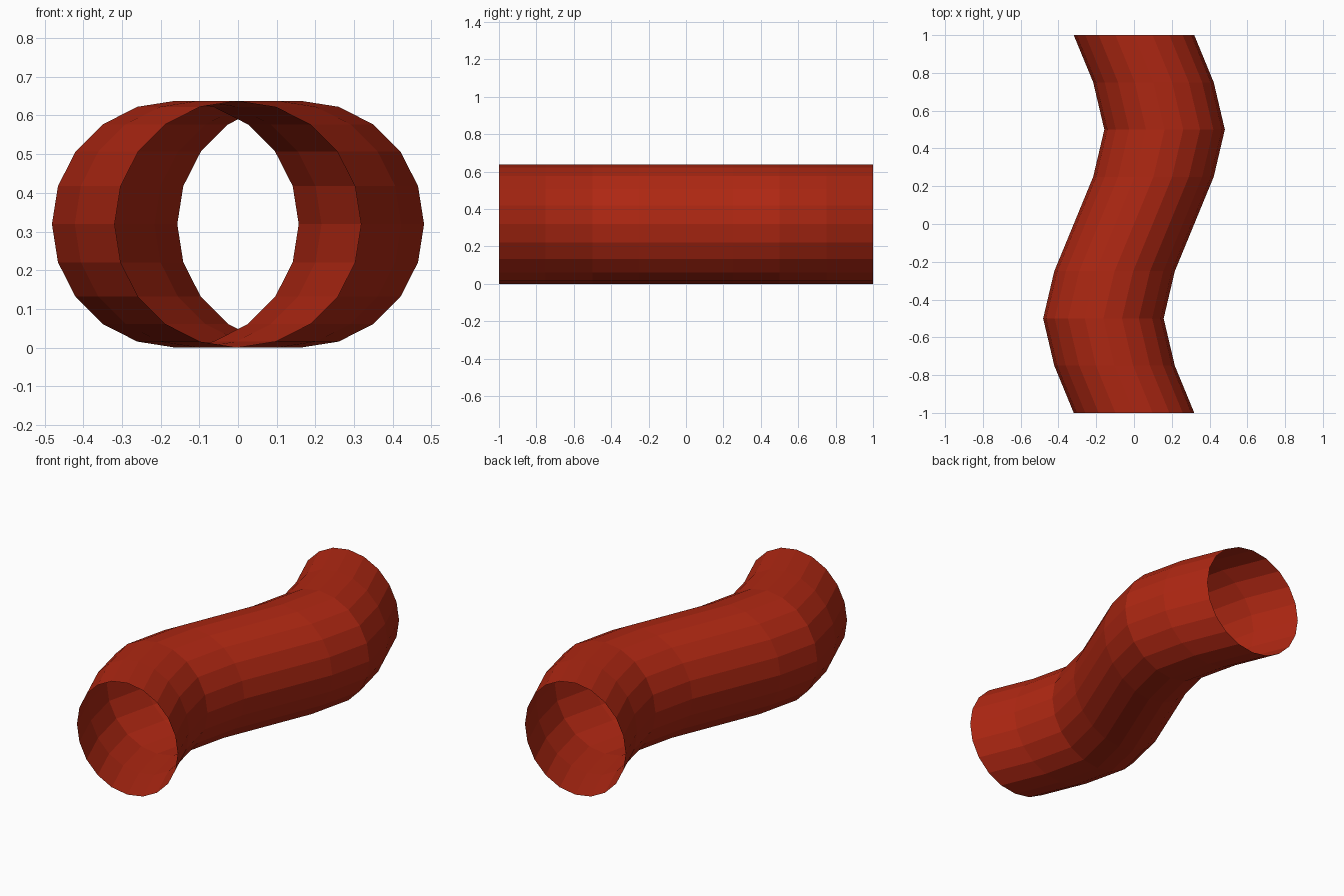
import bpy, bmesh
from mathutils import Matrix, Vector

cube = bpy.data.objects.get("Cube")
if cube:
    bpy.data.objects.remove(cube, do_unlink=True)

RADIUS = 0.319
SIDES = 20

# Brick red paint
red = bpy.data.materials.new("brick_red")
red.use_nodes = True
colour = (0.42, 0.02, 0.006, 1)
red.diffuse_color = colour
red.node_tree.nodes["Principled BSDF"].inputs["Base Color"].default_value = colour

# Centre line of the S-bend: half of it, then its mirror image
half = [(0.0, 0.0), (0.103, 0.25), (0.162, 0.5), (0.103, 0.75), (0.0, 1.0)]
path = [(-x, -y) for x, y in reversed(half[1:])] + half

# Open, thin-walled pipe: upright ring swept along the centre line
bm = bmesh.new()
upright = Matrix.Rotation(1.570796, 4, 'X')
rings = []
for x, y in path:
    place = Matrix.Translation(Vector((x, y, RADIUS))) @ upright
    ring = bmesh.ops.create_circle(bm, segments=SIDES, radius=RADIUS, matrix=place)
    rings.append(ring["verts"])
for a, b in zip(rings, rings[1:]):
    for i in range(SIDES):
        j = (i + 1) % SIDES
        bm.faces.new((a[i], a[j], b[j], b[i]))

# Walls face outward
bm.normal_update()
first = bm.faces[:][0]
outward = first.calc_center_median() - Vector((0, 0, RADIUS))
outward.y = 0
outward.x -= (path[0][0] + path[1][0]) / 2
if first.normal.dot(outward) < 0:
    bmesh.ops.reverse_faces(bm, faces=bm.faces[:])

mesh = bpy.data.meshes.new("bent_pipe")
bm.to_mesh(mesh)
bm.free()
mesh.materials.append(red)
pipe = bpy.data.objects.new("bent_pipe", mesh)
bpy.context.collection.objects.link(pipe)
